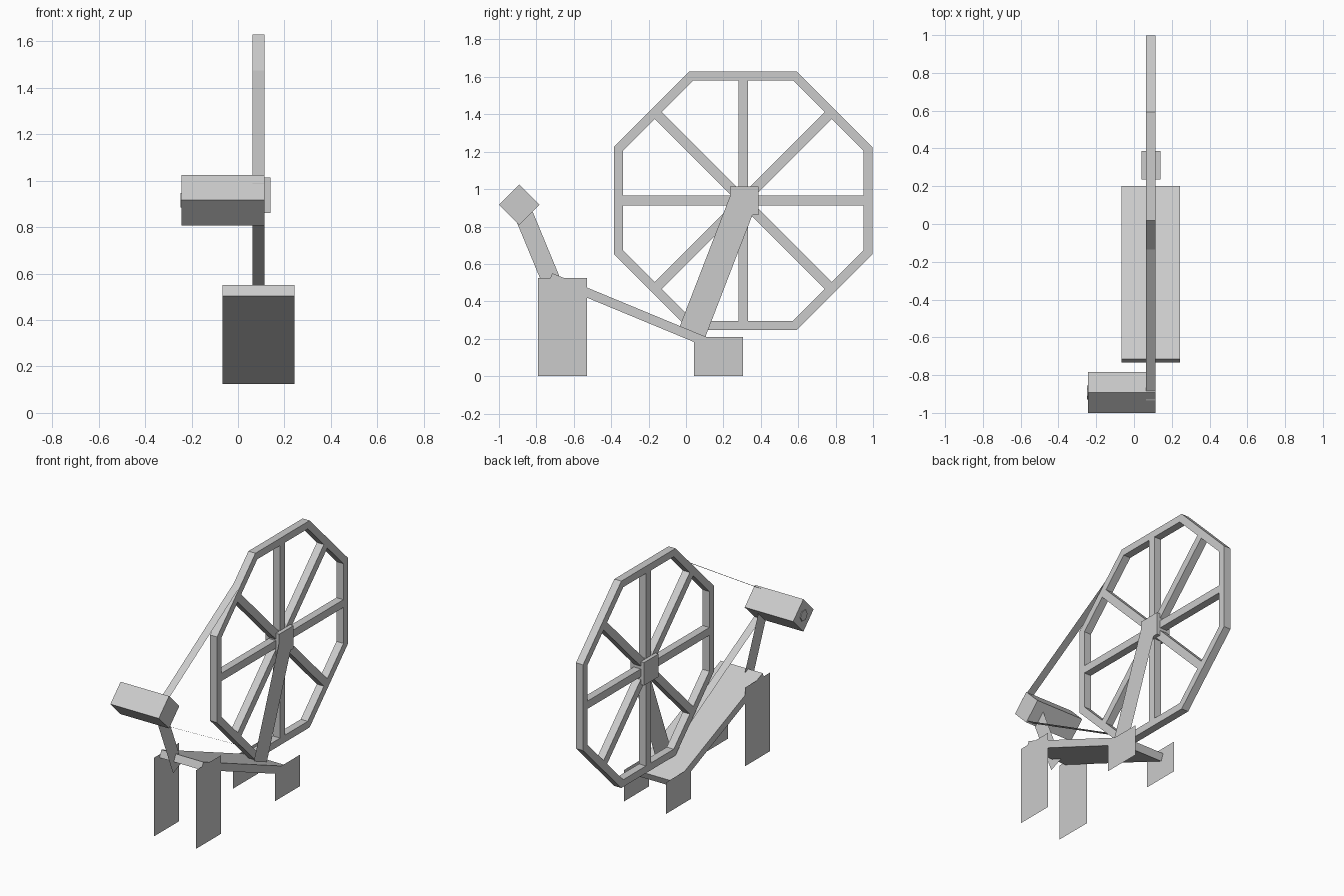
import bpy, bmesh, math
from mathutils import Vector

if "Cube" in bpy.data.objects:
    bpy.data.objects.remove(bpy.data.objects["Cube"])

TILT = math.radians(22.5)
MID_X = 0.089          # centre plane of wheel and table
WHEEL_Y, WHEEL_Z = 0.306, 0.939


def make(name, verts, faces):
    mesh = bpy.data.meshes.new(name)
    mesh.from_pydata(verts, [], faces)
    bm = bmesh.new()
    bm.from_mesh(mesh)
    bmesh.ops.recalc_face_normals(bm, faces=bm.faces)
    bm.to_mesh(mesh)
    bm.free()
    ob = bpy.data.objects.new(name, mesh)
    bpy.context.collection.objects.link(ob)
    return ob


def sheet(name, x, profile):
    """Flat board in the y-z plane."""
    return make(name, [(x, y, z) for y, z in profile], [range(len(profile))])


def prism(name, x0, x1, profile):
    """Profile in y-z swept along x."""
    n = len(profile)
    verts = [(x, y, z) for x in (x0, x1) for y, z in profile]
    faces = [range(n), range(n, 2 * n)]
    faces += [(i, (i + 1) % n, n + (i + 1) % n, n + i) for i in range(n)]
    return make(name, verts, faces)


def rect(cy, cz, length, width, angle):
    """Rectangle in y-z whose long side points along angle."""
    u = Vector((math.cos(angle), math.sin(angle))) * length / 2
    v = Vector((-math.sin(angle), math.cos(angle))) * width / 2
    c = Vector((cy, cz))
    return [tuple(c + a * u + b * v) for a, b in ((-1, -1), (1, -1), (1, 1), (-1, 1))]


def bar(start, end, width):
    """Rectangle in y-z from start to end."""
    a, b = Vector(start), Vector(end)
    m, d = (a + b) / 2, b - a
    return rect(m.x, m.y, d.length, width, math.atan2(d.y, d.x))


# Sloping table
prism("table", MID_X - 0.155, MID_X + 0.155, rect(-0.267, 0.338, 0.99, 0.05, -TILT))

# Thin board legs
for side, x in (("left", MID_X - 0.1555), ("right", MID_X + 0.1555)):
    sheet("front_leg_" + side, x, [(-0.79, 0), (-0.53, 0), (-0.53, 0.525), (-0.79, 0.525)])
    sheet("back_leg_" + side, x, [(0.043, 0), (0.305, 0), (0.305, 0.21), (0.043, 0.21)])

# Octagonal wheel rim
RX0, RX1 = MID_X - 0.026, MID_X + 0.026
verts = []
for i in range(8):
    a = TILT + i * math.pi / 4
    for apothem, x in ((0.691, RX0), (0.691, RX1), (0.643, RX1), (0.643, RX0)):
        r = apothem / math.cos(TILT)
        verts.append((x, WHEEL_Y + r * math.cos(a), WHEEL_Z + r * math.sin(a)))
faces = []
for i in range(8):
    j = (i + 1) % 8
    for k in range(4):
        m = (k + 1) % 4
        faces.append((4 * i + k, 4 * j + k, 4 * j + m, 4 * i + m))
make("wheel_rim", verts, faces)

# Spokes, four bars crossing at the hub
for i in range(4):
    prism(f"spoke_{i + 1}", RX0, RX1, rect(WHEEL_Y, WHEEL_Z, 1.29, 0.052, i * math.pi / 4))

# Hub block and its leaning board support
prism("wheel_hub", 0.039, 0.14, rect(0.311, 0.937, 0.153, 0.153, 0))
sheet("wheel_support", 0.1405, bar((0.03, 0.225), (0.312, 0.955), 0.148))

# Spinning head, orifice and its support
prism("spinning_head", -0.243, 0.115, rect(-0.892, 0.916, 0.153, 0.153, math.pi / 4))
prism("orifice", -0.248, -0.24,
      [(-0.892 + 0.037 * math.cos(i * math.pi / 3), 0.916 + 0.037 * math.sin(i * math.pi / 3))
       for i in range(6)])
sheet("head_support", 0.04, bar((-0.696, 0.45), (-0.88, 0.894), 0.1))

# Flat drive belt, upper and lower runs
for name, (y0, z0), (y1, z1) in (("belt_upper", (-0.935, 0.985), (-0.13, 1.478)),
                                 ("belt_lower", (-0.92, 0.835), (-0.13, 0.40))):
    make(name, [(RX0, y0, z0), (RX1, y0, z0), (RX1, y1, z1), (RX0, y1, z1)], [(0, 1, 2, 3)])
